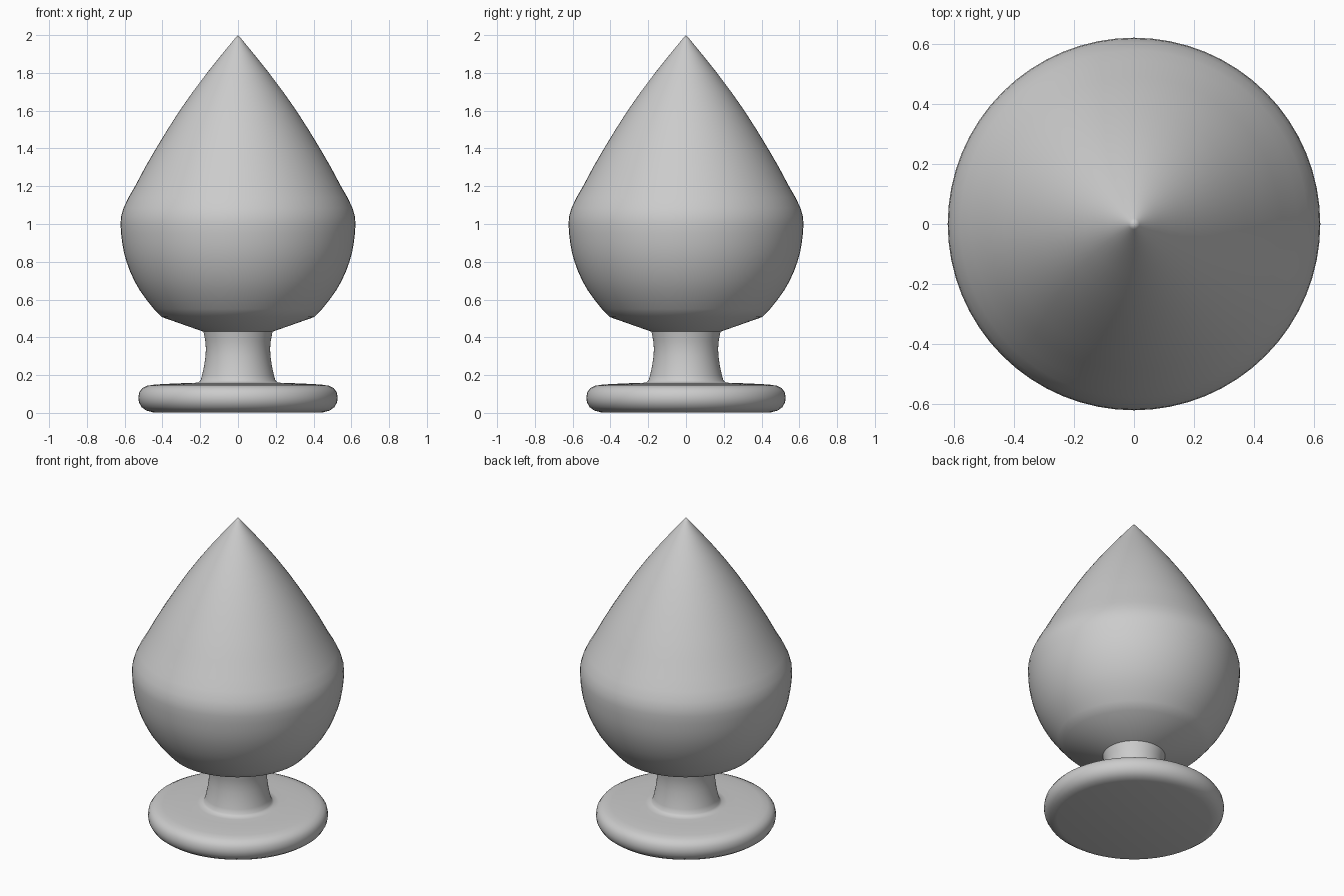
import bpy, bmesh, math

SEGMENTS = 64


def lathe(name, profile):
    """Revolve an (r, z) profile round the z axis into a smooth solid."""
    bm = bmesh.new()
    verts = [bm.verts.new((r, 0, z)) for r, z in profile]
    edges = [bm.edges.new(pair) for pair in zip(verts, verts[1:])]
    bmesh.ops.spin(bm, geom=verts + edges, cent=(0, 0, 0), axis=(0, 0, 1),
                   angle=math.tau, steps=SEGMENTS, use_merge=False)
    bmesh.ops.remove_doubles(bm, verts=bm.verts[:], dist=0.0004)
    bmesh.ops.recalc_face_normals(bm, faces=bm.faces[:])
    mesh = bpy.data.meshes.new(name)
    bm.to_mesh(mesh)
    bm.free()
    obj = bpy.data.objects.new(name, mesh)
    bpy.context.collection.objects.link(obj)
    bpy.ops.object.select_all(action='DESELECT')
    obj.select_set(True)
    bpy.context.view_layer.objects.active = obj
    bpy.ops.object.shade_smooth_by_angle(angle=math.radians(40))
    return obj


# Flat bottom and rounded rim of the foot
foot = [(0, 0.003), (0.45, 0.003), (0.485, 0.012), (0.51, 0.03),
        (0.524, 0.055), (0.528, 0.08), (0.523, 0.108), (0.508, 0.13),
        (0.48, 0.144), (0.44, 0.15), (0.37, 0.154), (0.30, 0.157),
        (0.24, 0.158)]
# Waisted neck
neck = [(0.21, 0.161), (0.198, 0.172), (0.19, 0.20), (0.179, 0.25),
        (0.172, 0.30), (0.17, 0.34), (0.173, 0.38), (0.183, 0.43)]
# Sloping underside, round belly and pointed top
bulb = [(0.405, 0.508), (0.445, 0.55), (0.485, 0.60), (0.521, 0.65),
        (0.549, 0.70), (0.572, 0.75), (0.59, 0.80), (0.604, 0.85),
        (0.613, 0.90), (0.619, 0.95), (0.622, 1.0), (0.619, 1.04),
        (0.606, 1.085), (0.58, 1.14), (0.545, 1.20), (0.492, 1.30),
        (0.434, 1.40), (0.373, 1.50), (0.309, 1.60), (0.239, 1.70),
        (0.164, 1.80), (0.084, 1.90), (0.018, 1.98), (0, 2.0)]

lathe("pointed_finial", foot + neck + bulb)
